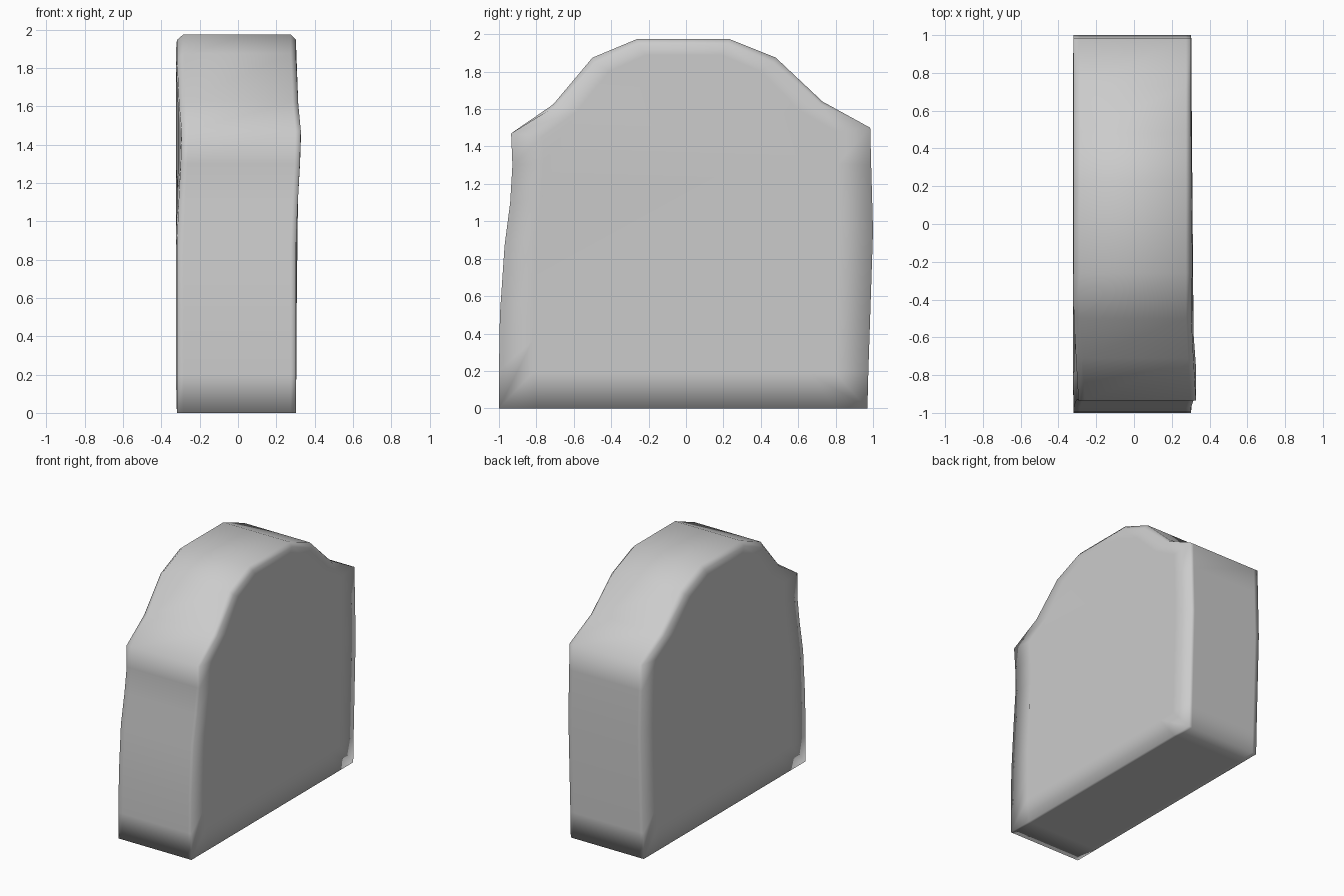
import bpy, bmesh

if "Cube" in bpy.data.objects:
    bpy.data.objects.remove(bpy.data.objects["Cube"])

# Side outline (y, z), slightly worn and uneven
outline = [(-1, 0), (-1, .2), (-.995, .5), (-.97, .87), (-.94, 1.1), (-.928, 1.3),
           (-.935, 1.47), (-.71, 1.625), (-.5, 1.875), (-.26, 1.975), (.23, 1.975),
           (.48, 1.875), (.73, 1.64), (.985, 1.5), (.99, 1.3), (1, .95), (.975, .2),
           (.97, 0), (.8, 0), (-.8, 0)]


def lean(y, z):
    # the front shoulder is pushed sideways a little
    return .027 * max(0, 1 - abs(z - 1.43) / .5) * max(0, min(1, (-y - .4) / .45))


def full(y, z):
    return y, z


def rim(y, z):
    # worn edge along the crown only
    w = max(0, min(1, (z - 1.5) / .3))
    return y * (1 - .025 * w), z - .03 * w


def inset(y, z):
    return y * .82, .19 + z * .86


bm = bmesh.new()
stations = [(-.324, inset), (-.319, rim), (-.285, full),
            (.275, full), (.303, rim), (.304, inset)]
rings = []
for x, shape in stations:
    ring = []
    for y, z in outline:
        v, w = shape(y, z)
        ring.append(bm.verts.new((x + lean(y, z), v, w)))
    rings.append(ring)

# Skin between the rings, then close both broad faces
n = len(outline)
for a, b in zip(rings, rings[1:]):
    for i in range(n):
        j = (i + 1) % n
        bm.faces.new((a[i], a[j], b[j], b[i]))
bm.faces.new(rings[0])
bm.faces.new(rings[-1])
bmesh.ops.recalc_face_normals(bm, faces=bm.faces[:])
for f in bm.faces:
    f.smooth = True

mesh = bpy.data.meshes.new("stone_slab")
bm.to_mesh(mesh)
bm.free()
bpy.context.collection.objects.link(bpy.data.objects.new("stone_slab", mesh))
